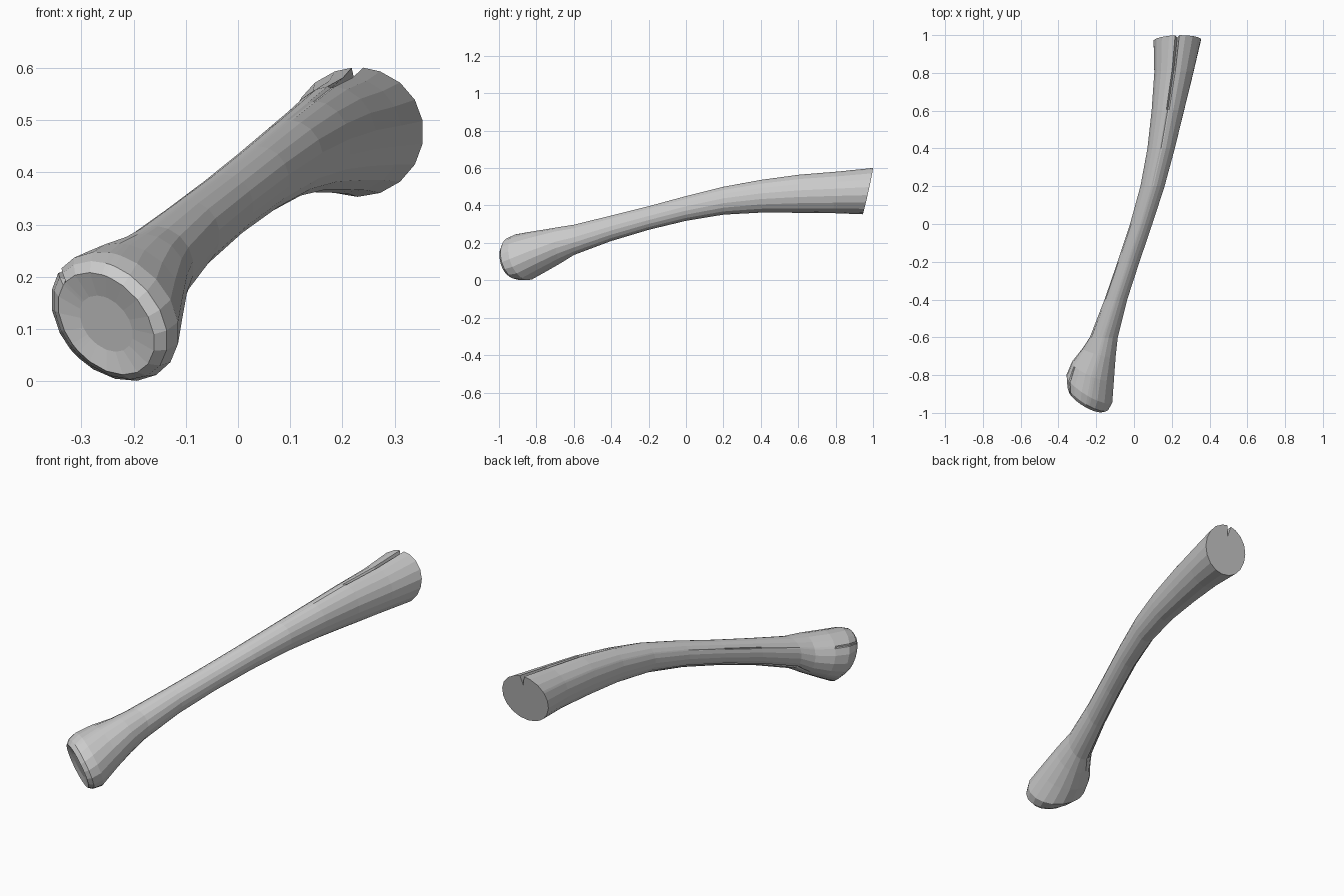
import bpy, bmesh, math

# Sections along the shaft:
# centre y, slope in x, slope in z, x min, x max, z min, z max, skew (degrees)
SECTIONS = [
    (-0.936, -0.70, -0.40, -0.345, -0.160, 0.012, 0.208, 22),
    (-0.918, -0.70, -0.40, -0.354, -0.135, 0.003, 0.230, 20),
    (-0.870, -0.65, -0.38, -0.358, -0.113, 0.000, 0.248, 15),
    (-0.780, -0.45, -0.28, -0.330, -0.105, 0.045, 0.264, 8),
    (-0.680, -0.25, -0.15, -0.272, -0.096, 0.094, 0.282, 0),
    (-0.600, 0.0, 0.0, -0.235, -0.085, 0.135, 0.297, 0),
    (-0.400, 0.0, 0.0, -0.157, -0.035, 0.210, 0.346, 0),
    (-0.200, 0.0, 0.0, -0.088, 0.030, 0.270, 0.396, 0),
    (0.000, 0.0, 0.0, -0.022, 0.098, 0.318, 0.450, 0),
    (0.200, 0.0, 0.0, 0.033, 0.163, 0.351, 0.500, 0),
    (0.400, 0.0, 0.0, 0.070, 0.217, 0.362, 0.537, 0),
    (0.600, 0.0, 0.05, 0.092, 0.266, 0.361, 0.565, 0),
    (0.800, 0.0, 0.13, 0.106, 0.315, 0.359, 0.582, 0),
    (0.972, 0.03, 0.22, 0.102, 0.356, 0.353, 0.601, 0),
]

# Splits in the surface: angle -> (half width, {section: depth})
GROOVES = {
    90: (5, {10: 0.03, 11: 0.03, 12: 0.22, 13: 0.42}),
    150: (3, {1: 0.10, 2: 0.05, 6: 0.04, 7: 0.04}),
    230: (5, {5: 0.10, 6: 0.22, 7: 0.22, 8: 0.15}),
}

angles = []
for k in range(18):
    a = 10 + 20 * k
    if a in GROOVES:
        w = GROOVES[a][0]
        angles += [a - w, a, a + w]
    else:
        angles.append(a)


def ring(bm, i, scale=1.0, push=0.0):
    yc, sx, sz, x0, x1, z0, z1, skew = SECTIONS[i]
    verts = []
    for a in angles:
        depth = GROOVES[a][1].get(i, 0) if a in GROOVES else 0
        r = scale * (1 - (depth if scale == 1.0 else 0))
        dx = r * (x1 - x0) / 2 * math.cos(math.radians(a))
        dz = r * (z1 - z0) / 2 * math.sin(math.radians(a - skew))
        verts.append(bm.verts.new(((x0 + x1) / 2 + dx,
                                   yc + push + sx * dx + sz * dz,
                                   (z0 + z1) / 2 + dz)))
    return verts


bm = bmesh.new()
# slightly dished front face, then the shaft
rings = [ring(bm, 0, 0.55, 0.012)] + [ring(bm, i) for i in range(len(SECTIONS))]
n = len(angles)
for p, q in zip(rings, rings[1:]):
    for j in range(n):
        k = (j + 1) % n
        bm.faces.new((p[j], p[k], q[k], q[j]))
bm.faces.new(rings[0])
bm.faces.new(rings[-1])
bmesh.ops.recalc_face_normals(bm, faces=bm.faces)

mesh = bpy.data.meshes.new("wooden_handle")
bm.to_mesh(mesh)
bm.free()
bpy.context.collection.objects.link(bpy.data.objects.new("wooden_handle", mesh))
